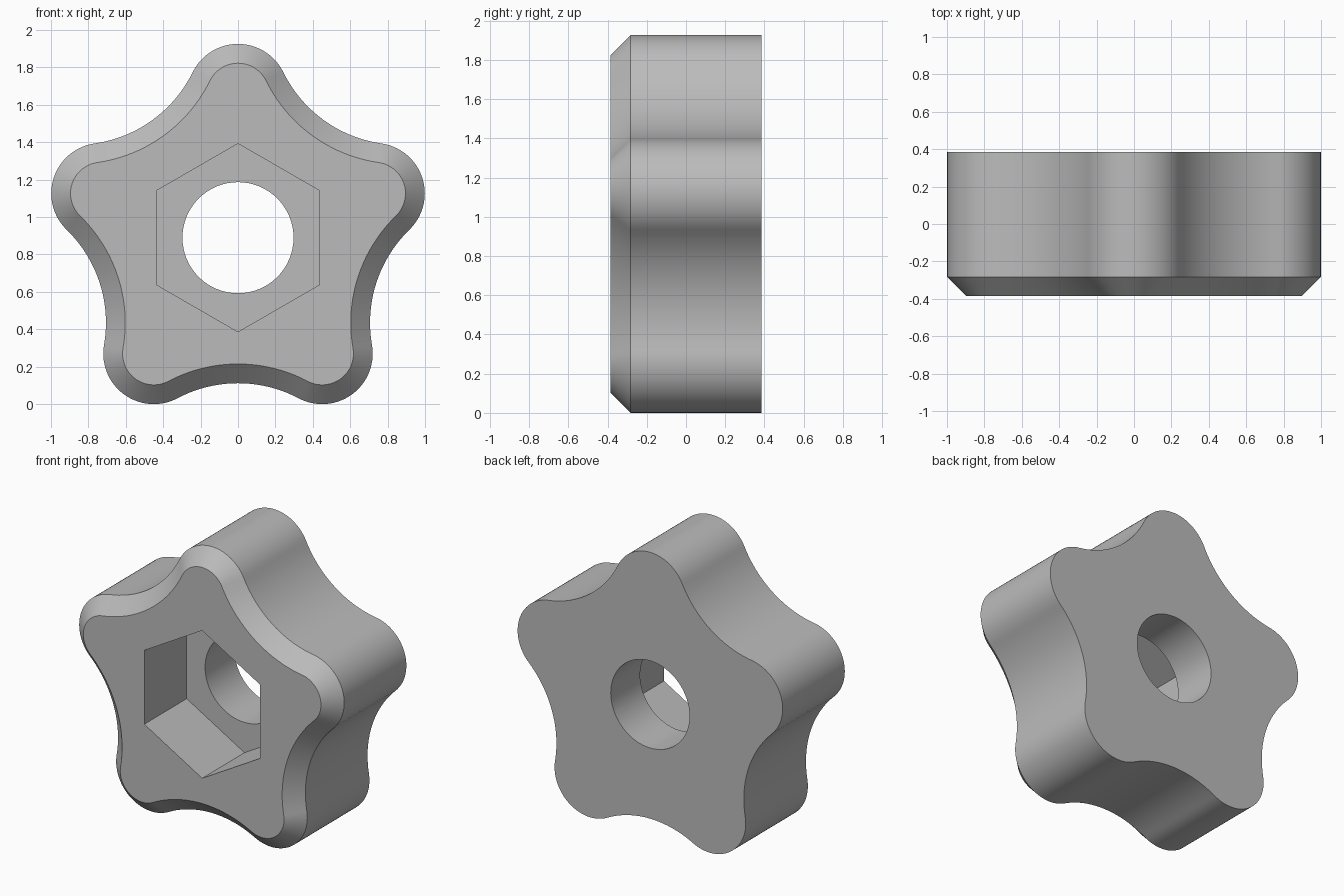
import bpy, bmesh
from math import sin, cos, pi, atan2, radians

cube = bpy.data.objects.get("Cube")
if cube:
    bpy.data.objects.remove(cube, do_unlink=True)

LOBES = 5
TIP_DIST, TIP_R = 0.766, 0.27      # centre distance and radius of the lobe arcs
VALLEY = 0.778                     # distance from the axis to the valley floor
FRONT, BACK, CHAMFER = -0.386, 0.386, 0.103
HOLE_R, HEX_R, HEX_FLOOR = 0.297, 0.503, 0.07
CENTRE_Z = TIP_DIST * cos(pi / LOBES) + TIP_R

grey = bpy.data.materials.new("grey")
grey.use_nodes = True
grey.diffuse_color = (0.5, 0.5, 0.5, 1)
grey.node_tree.nodes["Principled BSDF"].inputs["Base Color"].default_value = grey.diffuse_color


def star_outline(inset):
    """Lobe arcs joined tangentially by valley arcs, offset inwards by inset."""
    half = pi / LOBES
    d, r, v = TIP_DIST, TIP_R, VALLEY
    valley_r = (d * d + v * v - 2 * d * v * cos(half) - r * r) / (2 * (r - v + d * cos(half)))
    e = v + valley_r
    phi = atan2(e * sin(half), e * cos(half) - d)
    points = []

    def arc(dist, angle, radius, start, end, steps, skip):
        for i in range(skip, steps + 1 - skip):
            a = start + (end - start) * i / steps
            points.append((dist * cos(angle) + radius * cos(a),
                           dist * sin(angle) + radius * sin(a)))

    for k in range(LOBES):
        tip = pi / 2 + 2 * half * k
        val = tip + half
        swing = phi - half
        arc(d, tip, r - inset, tip - phi, tip + phi, 28, 0)
        arc(e, val, valley_r + inset, val + pi + swing, val + pi - swing, 20, 1)
    return points


def polygon(radius, sides):
    return [(radius * cos(pi / 2 + 2 * pi * i / sides),
             radius * sin(pi / 2 + 2 * pi * i / sides)) for i in range(sides)]


def loft(name, sections):
    """Closed solid through (y, outline) sections with equal point counts."""
    bm = bmesh.new()
    rings = [[bm.verts.new((x, y, z + CENTRE_Z)) for x, z in pts] for y, pts in sections]
    for a, b in zip(rings, rings[1:]):
        for i in range(len(a)):
            j = (i + 1) % len(a)
            bm.faces.new((a[i], a[j], b[j], b[i]))
    bm.faces.new(rings[0])
    bm.faces.new(rings[-1])
    bmesh.ops.recalc_face_normals(bm, faces=bm.faces)
    mesh = bpy.data.meshes.new(name)
    bm.to_mesh(mesh)
    bm.free()
    mesh.materials.append(grey)
    obj = bpy.data.objects.new(name, mesh)
    bpy.context.collection.objects.link(obj)
    return obj


# Star knob body with a chamfered front rim
outer = star_outline(0)
knob = loft("star_knob", [(FRONT, star_outline(CHAMFER)), (FRONT + CHAMFER, outer), (BACK, outer)])

# Hexagonal nut pocket and round through hole
cutters = [
    loft("nut_pocket_cutter", [(FRONT - 0.2, polygon(HEX_R, 6)), (HEX_FLOOR, polygon(HEX_R, 6))]),
    loft("bore_cutter", [(FRONT - 0.3, polygon(HOLE_R, 64)), (BACK + 0.2, polygon(HOLE_R, 64))]),
]
for cutter in cutters:
    cutter.hide_render = True
    mod = knob.modifiers.new(cutter.name, "BOOLEAN")
    mod.operation = "DIFFERENCE"
    mod.solver = "EXACT"
    mod.object = cutter

# Bake the cuts and drop the cutters
evaluated = knob.evaluated_get(bpy.context.evaluated_depsgraph_get())
baked = bpy.data.meshes.new_from_object(evaluated)
knob.modifiers.clear()
knob.data = baked
for cutter in cutters:
    bpy.data.objects.remove(cutter, do_unlink=True)

# Smooth curved walls, keep creases crisp
bpy.ops.object.select_all(action="DESELECT")
knob.select_set(True)
bpy.context.view_layer.objects.active = knob
bpy.ops.object.shade_smooth_by_angle(angle=radians(25))
